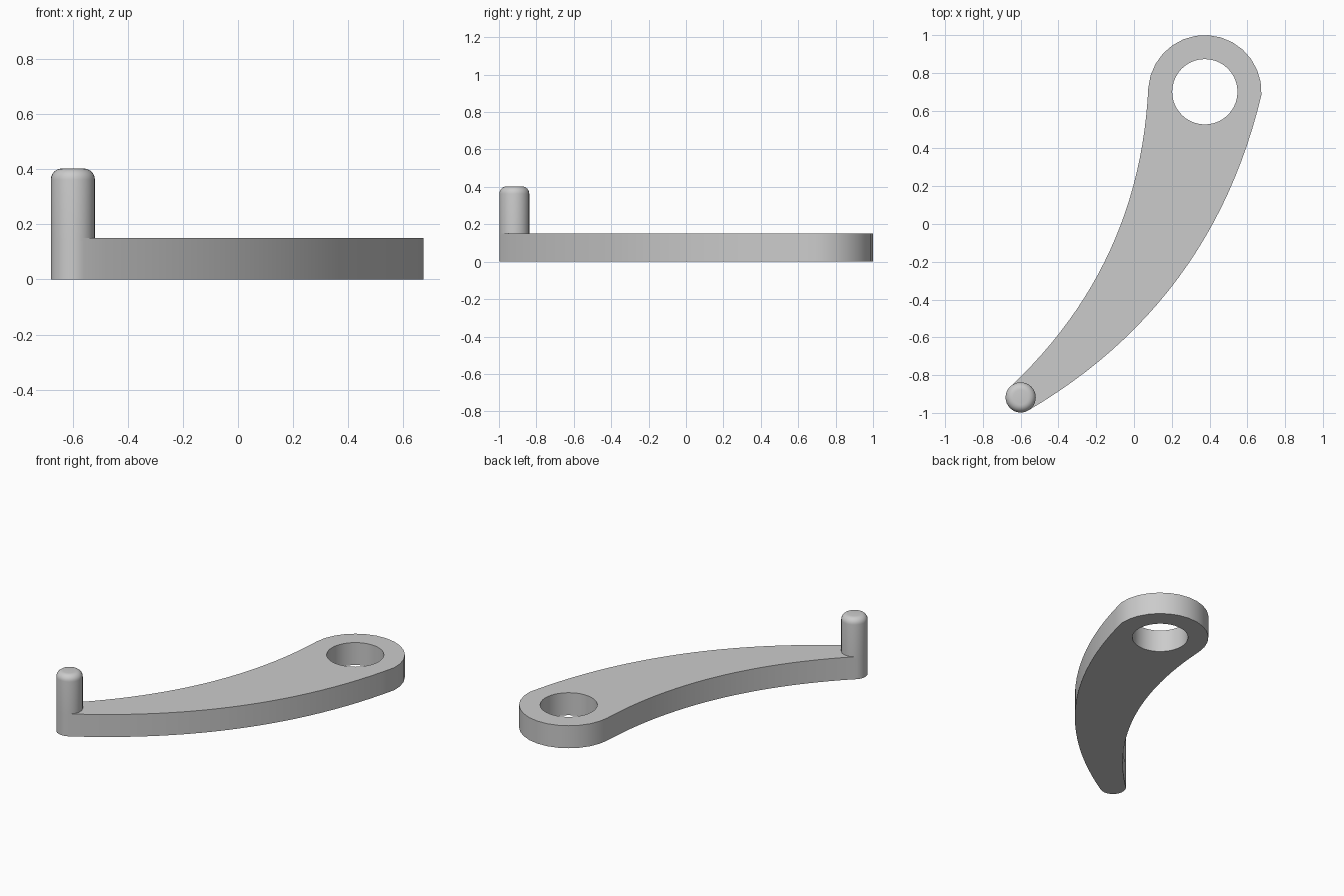
import bpy, bmesh
from math import sin, cos, radians, pi
from mathutils import Vector

cube = bpy.data.objects.get("Cube")
if cube:
    bpy.data.objects.remove(cube, do_unlink=True)

THICK = 0.15
HUB, HUB_R, HOLE_R = Vector((0.375, 0.70)), 0.30, 0.173
TIP, TIP_R = Vector((-0.60, -0.918)), 0.08

grey = bpy.data.materials.new("plain grey")
grey.use_nodes = True
grey.diffuse_color = (0.6, 0.6, 0.6, 1)
grey.node_tree.nodes["Principled BSDF"].inputs["Base Color"].default_value = (0.6, 0.6, 0.6, 1)


def arc(centre, r, start, end, n):
    """Points on a circle from start to end, in degrees."""
    angles = [radians(start + (end - start) * i / n) for i in range(n + 1)]
    return [centre + r * Vector((cos(a), sin(a))) for a in angles]


def bow(a, b, sag, n):
    """Inner points of a curved edge from a to b, bulging to +x -y."""
    d = b - a
    normal = Vector((abs(d.y), -abs(d.x))).normalized()
    return [a + d * t + normal * sag * 4 * t * (1 - t)
            for t in (i / n for i in range(1, n))]


def finish(bm, name):
    bmesh.ops.recalc_face_normals(bm, faces=bm.faces)
    mesh = bpy.data.meshes.new(name)
    bm.to_mesh(mesh)
    bm.free()
    mesh.materials.append(grey)
    ob = bpy.data.objects.new(name, mesh)
    bpy.context.collection.objects.link(ob)
    bpy.ops.object.select_all(action='DESELECT')
    ob.select_set(True)
    bpy.context.view_layer.objects.active = ob
    bpy.ops.object.shade_smooth_by_angle(angle=radians(35))
    return ob


# Curved arm: rounded hub, tapering bowed sides, rounded tip, bored hole
hub = arc(HUB, HUB_R, -3, 176, 14)
tip = arc(TIP, TIP_R, 124, 300, 14)
outline = hub + bow(hub[-1], tip[0], 0.174, 24) + tip + bow(tip[-1], hub[0], 0.222, 24)
hole = arc(HUB, HOLE_R, 0, 360, 40)[:-1]

bm = bmesh.new()
edges = []
for loop in (outline, hole):
    vs = [bm.verts.new((p.x, p.y, 0)) for p in loop]
    edges += [bm.edges.new((vs[i - 1], vs[i])) for i in range(len(vs))]
bmesh.ops.triangle_fill(bm, edges=edges, use_beauty=True)
top = bmesh.ops.extrude_face_region(bm, geom=bm.faces[:], use_keep_orig=True)
bmesh.ops.translate(bm, vec=(0, 0, THICK),
                    verts=[g for g in top["geom"] if isinstance(g, bmesh.types.BMVert)])
finish(bm, "arm")

# Upright pin with a rounded top, spun from a profile
PIN_TOP, ROUND = 0.403, 0.04
profile = [(TIP_R, THICK - 0.01)]
profile += [(p.x, p.y) for p in arc(Vector((TIP_R - ROUND, PIN_TOP - ROUND)), ROUND, 0, 90, 6)]
profile.append((0, PIN_TOP))
bm = bmesh.new()
vs = [bm.verts.new((TIP.x + r, TIP.y, z)) for r, z in profile]
es = [bm.edges.new(pair) for pair in zip(vs, vs[1:])]
bmesh.ops.spin(bm, geom=vs + es, cent=(TIP.x, TIP.y, 0), axis=(0, 0, 1),
               angle=2 * pi, steps=32)
bmesh.ops.remove_doubles(bm, verts=bm.verts, dist=0.0005)
finish(bm, "pin")
